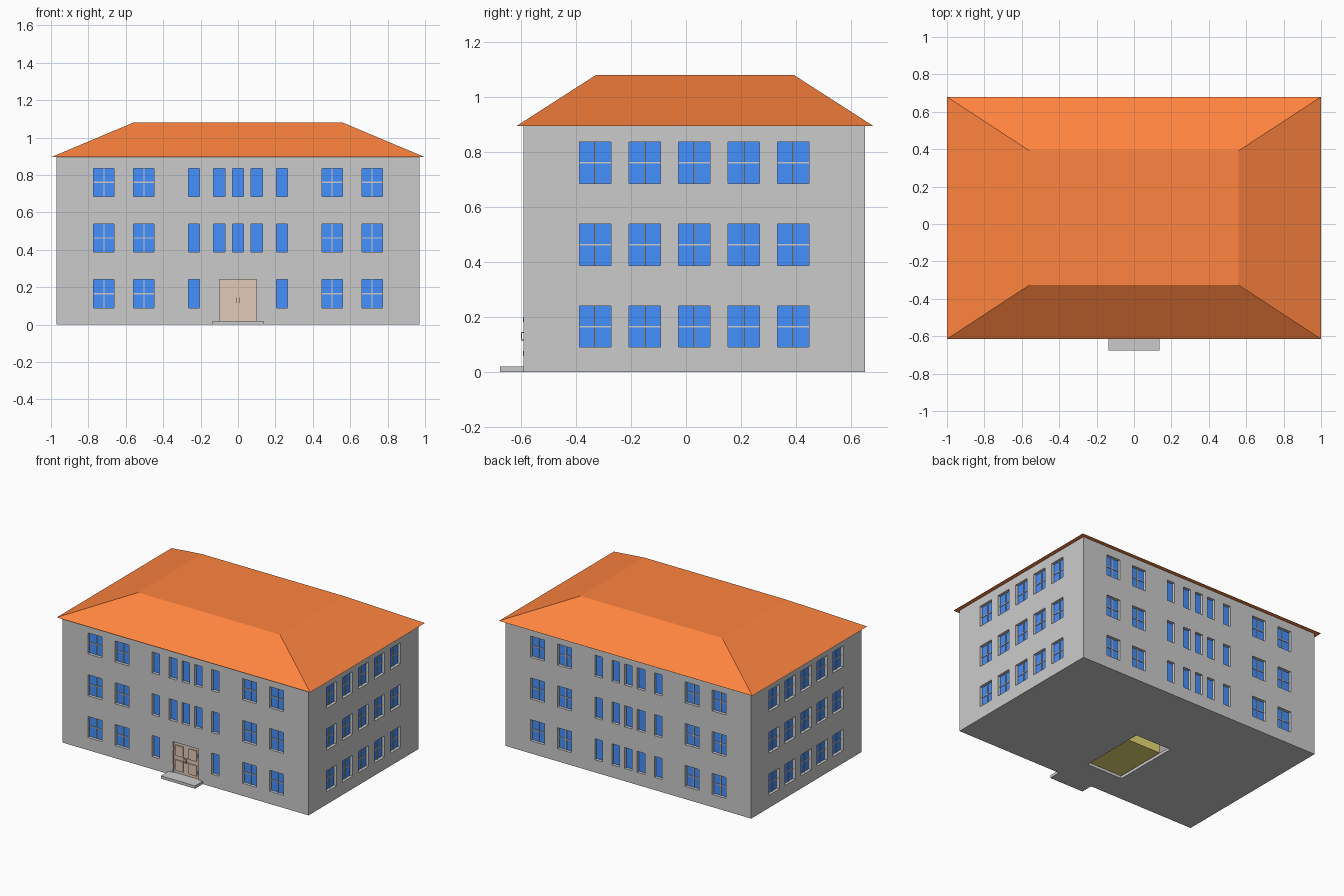
import bpy, bmesh

if "Cube" in bpy.data.objects:
    bpy.data.objects.remove(bpy.data.objects["Cube"])


def material(name, rgb):
    m = bpy.data.materials.new(name)
    m.diffuse_color = (*rgb, 1)
    m.use_nodes = True
    m.node_tree.nodes["Principled BSDF"].inputs["Base Color"].default_value = m.diffuse_color
    return m


RED = material("roof_red", (1.0, 0.23, 0.05))
BLUE = material("glass_blue", (0.06, 0.28, 1.0))
BROWN = material("door_brown", (0.75, 0.59, 0.47))
YELLOW = material("stair_yellow", (0.8, 0.7, 0.18))


def add_box(bm, lo, hi):
    """Axis-aligned box between two corners."""
    a = [min(p, q) for p, q in zip(lo, hi)]
    b = [max(p, q) for p, q in zip(lo, hi)]
    for v in bmesh.ops.create_cube(bm, size=1)["verts"]:
        v.co = [b[i] if v.co[i] > 0 else a[i] for i in range(3)]


def finish(bm, name, mat=None):
    me = bpy.data.meshes.new(name)
    bm.to_mesh(me)
    bm.free()
    ob = bpy.data.objects.new(name, me)
    bpy.context.collection.objects.link(ob)
    if mat:
        me.materials.append(mat)
    return ob


def boxes(name, corners, mat=None):
    bm = bmesh.new()
    for lo, hi in corners:
        add_box(bm, lo, hi)
    return finish(bm, name, mat)


def cut(target, cutter):
    cutter.hide_render = True
    cutter.hide_viewport = True
    m = target.modifiers.new(cutter.name, 'BOOLEAN')
    m.operation = 'DIFFERENCE'
    m.solver = 'EXACT'
    m.object = cutter


# Main dimensions
HX, Y0, Y1, TOP = 0.97, -0.59, 0.65, 0.895
ROWS = [0.165, 0.463, 0.761]
WIN_H = 0.15
RECESS = 0.025

# Each wall maps (along, depth into wall, height) to a point
WALLS = {
    "front": lambda u, d, z: (u, Y0 + d, z),
    "back": lambda u, d, z: (u, Y1 - d, z),
    "right": lambda u, d, z: (HX - d, u, z),
    "left": lambda u, d, z: (-HX + d, u, z),
}
LONG = [(s * x, 0.11) for s in (-1, 1) for x in (0.717, 0.503)]
LONG += [(x, 0.06) for x in (-0.235, -0.1, 0, 0.1, 0.235)]
SHORT = [(0.03 + 0.18 * i, 0.115) for i in range(-2, 3)]

# Window openings, panes and glazing bars
openings, panes, bars = [], [], []
for wall, at in WALLS.items():
    for row, z in enumerate(ROWS):
        for u, w in (LONG if wall in ("front", "back") else SHORT):
            if wall == "front" and row == 0 and abs(u) < 0.15:
                continue  # the door takes this place
            a, b, lo, hi = u - w / 2, u + w / 2, z - WIN_H / 2, z + WIN_H / 2
            openings.append((at(a, -0.02, lo), at(b, RECESS, hi)))
            panes.append((at(a, RECESS - 0.004, lo), at(b, RECESS + 0.004, hi)))
            if w > 0.08:
                bars.append((at(u - 0.003, RECESS - 0.01, lo), at(u + 0.003, RECESS, hi)))
                bars.append((at(a, RECESS - 0.009, z - 0.003), at(b, RECESS, z + 0.003)))

# Door opening
openings.append(((-0.1, Y0 - 0.02, 0.02), (0.1, Y0 + 0.015, 0.24)))

# Hollow building body with openings and a floor hole
body = boxes("walls", [((-HX, Y0, 0), (HX, Y1, TOP))])
cut(body, boxes("cavity_cutter", [((-0.92, -0.54, 0.02), (0.92, 0.6, 0.87))]))
cut(body, boxes("floor_hole_cutter", [((-0.22, -0.39, -0.02), (0.063, 0.1, 0.05))]))
cut(body, boxes("opening_cutter", openings))
boxes("window_panes", panes, BLUE)
boxes("glazing_bars", bars)

# Stair block seen through the floor hole
boxes("stair_block", [((-0.22, -0.5, 0.021), (0.12, -0.006, 0.3))], YELLOW)

# Hipped roof with a flat top
bm = bmesh.new()
rings = []
for hx, y0, y1, z in ((1.0, -0.615, 0.68, TOP), (0.56, -0.327, 0.392, 1.08)):
    rings.append([bm.verts.new(p) for p in
                  ((-hx, y0, z), (hx, y0, z), (hx, y1, z), (-hx, y1, z))])
low, high = rings
bm.faces.new(low[::-1])
bm.faces.new(high)
for i in range(4):
    j = (i + 1) % 4
    bm.faces.new((low[i], low[j], high[j], high[i]))
finish(bm, "roof", RED)

# Double door with raised panels
door, fittings = [], []
for s in (-1, 1):
    door.append(((s * 0.0005, Y0 + 0.009, 0.02), (s * 0.1, Y0 + 0.02, 0.24)))
    for z0, z1 in ((0.04, 0.115), (0.145, 0.22)):
        door.append(((s * 0.022, Y0 + 0.001, z0), (s * 0.085, Y0 + 0.012, z1)))
    # Hinges and pull handle
    for z in (0.068, 0.19):
        fittings.append(((s * 0.095, Y0 - 0.003, z - 0.009), (s * 0.101, Y0 + 0.012, z + 0.009)))
    fittings.append(((s * 0.007, Y0 - 0.01, 0.115), (s * 0.011, Y0 - 0.006, 0.145)))
    for z in (0.115, 0.141):
        fittings.append(((s * 0.007, Y0 - 0.006, z), (s * 0.011, Y0 + 0.012, z + 0.004)))
boxes("double_door", door, BROWN)
boxes("door_fittings", fittings, BROWN)

# Entrance step
boxes("entrance_step", [((-0.135, -0.677, 0), (0.135, Y0, 0.02))])
